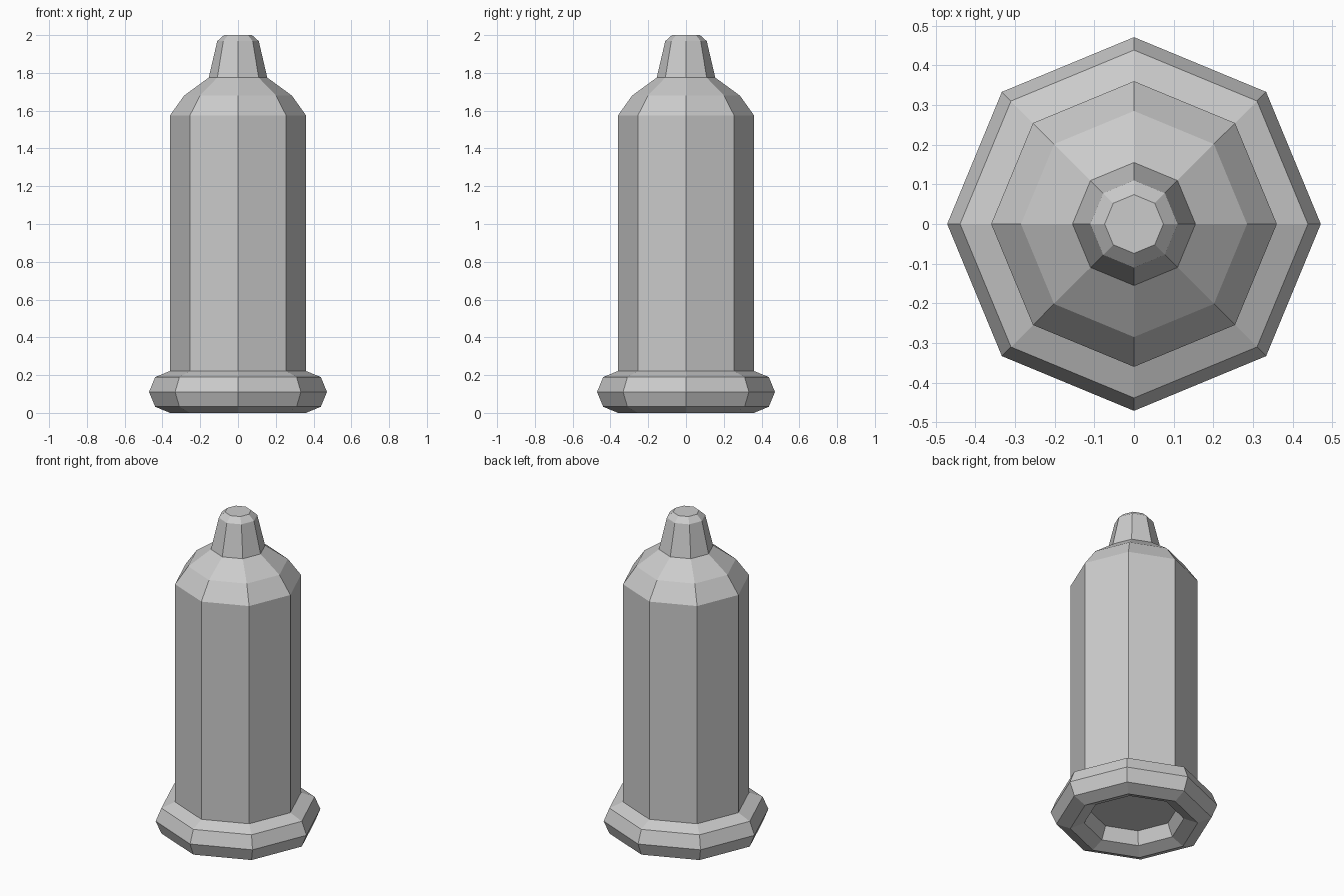
import bpy
import bmesh
from math import cos, sin, tau

SIDES = 8

cube = bpy.data.objects.get("Cube")
if cube:
    bpy.data.objects.remove(cube, do_unlink=True)

# Single plain grey finish
grey = bpy.data.materials.new("plain grey")
grey.use_nodes = True
colour = (0.6, 0.6, 0.6, 1)
grey.diffuse_color = colour
grey.node_tree.nodes["Principled BSDF"].inputs["Base Color"].default_value = colour


def lathe(name, profile, cap_bottom=True, cap_top=True, closed=False):
    """Turn a (radius, height) profile, listed from bottom to top on the outside."""
    bm = bmesh.new()
    rings = [[bm.verts.new((r * cos(tau * i / SIDES), r * sin(tau * i / SIDES), z))
              for i in range(SIDES)] for r, z in profile]
    pairs = list(zip(rings, rings[1:]))
    if closed:
        pairs.append((rings[-1], rings[0]))
    for low, high in pairs:
        for i in range(SIDES):
            j = (i + 1) % SIDES
            bm.faces.new((low[i], low[j], high[j], high[i]))
    if cap_bottom:
        bm.faces.new(rings[0][::-1])
    if cap_top:
        bm.faces.new(rings[-1])
    bmesh.ops.recalc_face_normals(bm, faces=bm.faces)
    mesh = bpy.data.meshes.new(name)
    bm.to_mesh(mesh)
    bm.free()
    mesh.materials.append(grey)
    obj = bpy.data.objects.new(name, mesh)
    bpy.context.collection.objects.link(obj)
    return obj


# Rounded base ring with an open centre
RING_RADIUS, RING_THICKNESS = 0.36, 0.111
ring_section = [(RING_RADIUS + RING_THICKNESS * cos(tau * k / SIDES),
                 RING_THICKNESS * (1 + sin(tau * k / SIDES))) for k in range(SIDES)]
lathe("base_ring", ring_section, cap_bottom=False, cap_top=False, closed=True)

# Straight body with a two-step sloped shoulder, its floor recessed in the ring
lathe("body", [(0.36, 0.11), (0.36, 1.575), (0.285, 1.68), (0.155, 1.775)])

# Tapered nozzle with a chamfered tip
lathe("nozzle", [(0.155, 1.775), (0.11, 1.968), (0.074, 2.0)], cap_bottom=False)
